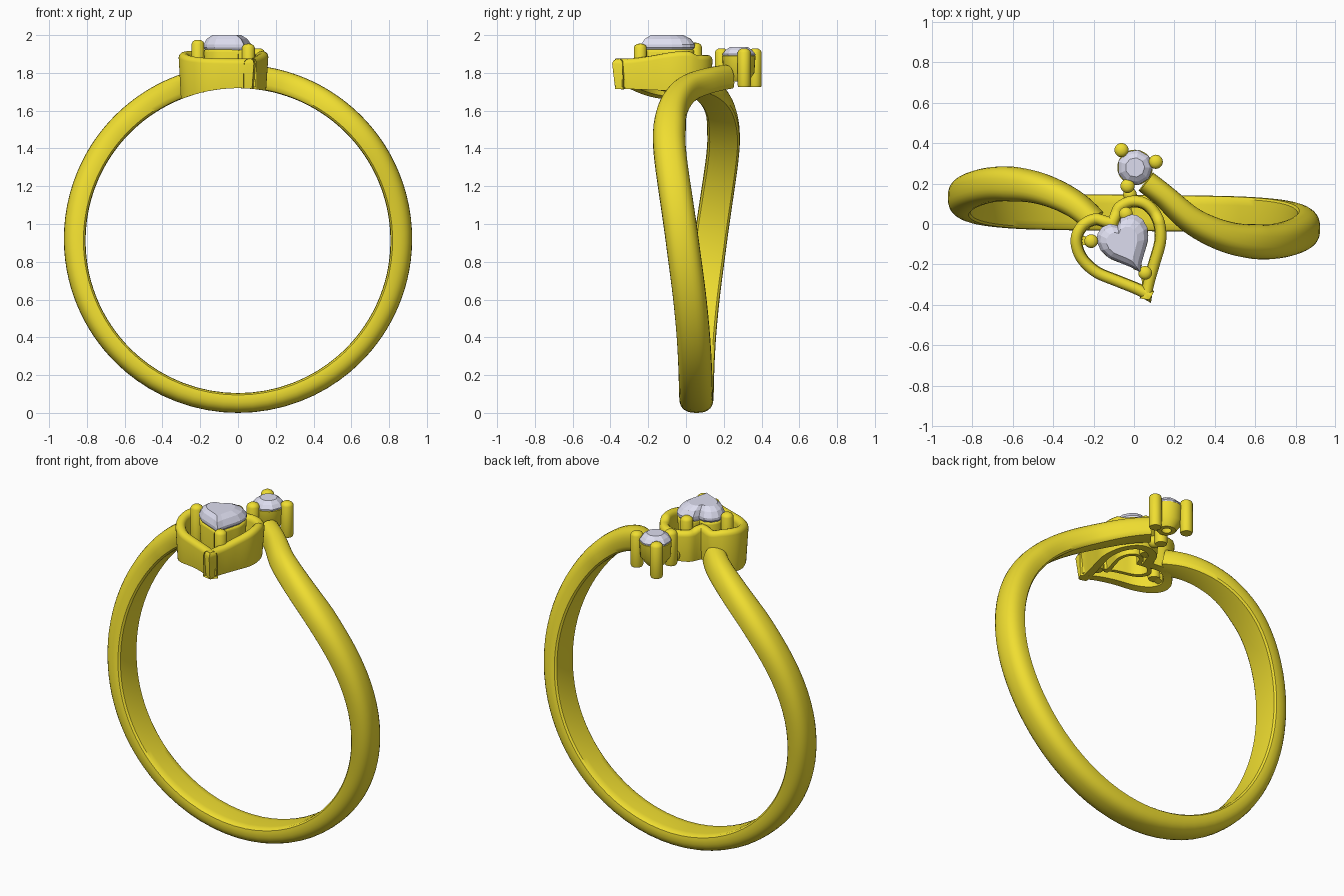
import bpy, math
from mathutils import Vector

if "Cube" in bpy.data.objects:
    bpy.data.objects.remove(bpy.data.objects["Cube"])

def material(name, col):
    m = bpy.data.materials.new(name)
    m.diffuse_color = (*col, 1)
    m.use_nodes = True
    m.node_tree.nodes["Principled BSDF"].inputs["Base Color"].default_value = m.diffuse_color
    return m

GOLD = material("gold", (0.87, 0.73, 0.03))
GEM = material("gem", (0.72, 0.72, 0.86))
CZ, RI = 0.912, 0.807          # finger hole centre height and radius

def mesh_object(name, verts, faces, mat, smooth=35):
    me = bpy.data.meshes.new(name)
    me.from_pydata([tuple(v) for v in verts], [], faces)
    me.materials.append(mat)
    ob = bpy.data.objects.new(name, me)
    bpy.context.collection.objects.link(ob)
    bpy.ops.object.select_all(action='DESELECT')
    ob.select_set(True)
    bpy.context.view_layer.objects.active = ob
    bpy.ops.object.mode_set(mode='EDIT')
    bpy.ops.mesh.select_all(action='SELECT')
    bpy.ops.mesh.normals_make_consistent(inside=False)
    bpy.ops.object.mode_set(mode='OBJECT')
    if smooth:
        bpy.ops.object.shade_smooth_by_angle(angle=math.radians(smooth))
    return ob

def loft(name, rings, mat, closed=False, smooth=35):
    """Skin equal-length closed rings; cap the ends unless closed."""
    n, k = len(rings[0]), len(rings)
    verts = [v for r in rings for v in r]
    faces = [(i * n + j, i * n + (j + 1) % n, (i + 1) % k * n + (j + 1) % n, (i + 1) % k * n + j)
             for i in range(k if closed else k - 1) for j in range(n)]
    if not closed:
        faces += [tuple(range(n)), tuple(range((k - 1) * n, k * n))]
    return mesh_object(name, verts, faces, mat, smooth)

def spline(pts, steps):
    """Catmull-Rom curve through 2D points."""
    p = [Vector(q) for q in pts]
    p = [2 * p[0] - p[1]] + p + [2 * p[-1] - p[-2]]
    out = []
    for a, b, c, d in zip(p, p[1:], p[2:], p[3:]):
        for s in range(steps):
            t = s / steps
            out.append(0.5 * (2 * b + (c - a) * t + (2 * a - 5 * b + 4 * c - d) * t * t
                              + (3 * b - a - 3 * c + d) * t ** 3))
    return out + [p[-2]]

def lathe(name, profile, x, y, mat, segs=20, smooth=35, closed=False):
    rings = [[(x + r * math.cos(2 * math.pi * i / segs), y + r * math.sin(2 * math.pi * i / segs), z)
              for i in range(segs)] for r, z in profile]
    return loft(name, rings, mat, closed, smooth)

def prong(name, x, y, z0, z1, r=0.034):
    lathe(name, [(r * .9, z0), (r, z0 + .01), (r, z1 - r * .6), (r * .85, z1 - r * .3),
                 (r * .5, z1 - r * .06), (r * .1, z1)], x, y, GOLD)

# Band: swept bypass shape, (angle from top, y) for the right half
half = spline([(4, .21), (10, .14), (20, .015), (32, -.06), (45, -.087), (60, -.08),
               (90, -.02), (115, .025), (140, .047), (180, .055)], 8)
path = half + [Vector((360 - p.x, .11 - p.y)) for p in reversed(half[:-1]) if p.x > 13]
rings = []
for i, p in enumerate(path):
    a, b = path[max(i - 1, 0)], path[min(i + 1, len(path) - 1)]
    th = math.radians(p.x)
    radial = Vector((math.sin(th), 0, math.cos(th)))
    around = Vector((math.cos(th), 0, -math.sin(th)))
    tan = (around * math.radians(b.x - a.x) * .86 + Vector((0, b.y - a.y, 0))).normalized()
    side = radial.cross(tan)
    t = min(p.x, 360 - p.x)
    width = .115 + .055 * min(1, max(0, (t - 10) / 35)) + .01 * t / 180
    thick = .105 + .02 * (1 + math.cos(th)) / 2
    base = radial * RI + Vector((0, p.y, CZ))
    ring = []
    for k in range(15):        # rounded outer face
        u = math.pi * k / 14
        c, s = math.cos(u), math.sin(u)
        ring.append(base + side * (width / 2 * math.copysign(abs(c) ** .8, c))
                    + radial * thick * (.25 + .75 * abs(s) ** .8))
    for f, h in ((-.97, .1), (-.85, .02), (-.5, 0), (.5, 0), (.85, .02), (.97, .1)):
        ring.append(base + side * width / 2 * f + radial * thick * h)
    rings.append(ring)
loft("band", rings, GOLD)

# Heart outline: half curve in (across, along) from tip to notch, mirrored
HALF = [(0, 0), (.05, .07), (.12, .148), (.2, .24), (.238, .335), (.235, .42),
        (.2, .485), (.135, .523), (.055, .52), (0, .475)]

def heart(tip, scale, steps):
    h = spline(HALF, steps)
    pts = h + [Vector((-q.x, q.y)) for q in reversed(h[1:-1])]
    ax, ac = Vector((-.437, .899)), Vector((.899, .437))
    return [Vector(tip) + scale * (ac * q.x + ax * q.y) for q in pts]

def inset(pts, d):
    out, n = [], len(pts)
    for i, p in enumerate(pts):
        e1, e2 = (p - pts[i - 1]).normalized(), (pts[(i + 1) % n] - p).normalized()
        n1, n2 = Vector((-e1.y, e1.x)), Vector((-e2.y, e2.x))
        m = (n1 + n2).normalized()
        out.append(p + m * d / max(m.dot(n1), .6))
    return out

def floor_z(x):
    return CZ + math.sqrt(RI ** 2 - x * x)

def heart_wall(name, tip, scale, width, top, taper):
    """Heart-shaped wall with a rounded rim, its foot cut to the finger hole."""
    pts = heart(tip, scale, 6)
    r = width / 2
    prof = [(taper, None), (0, r), (r * .13, r * .5), (r * .5, r * .13), (r, 0),
            (r * 1.5, r * .13), (r * 1.87, r * .5), (2 * r, r), (2 * r + taper * .3, None)]
    rings = []
    for d, drop in prof:
        rings.append([(q.x, q.y, floor_z(q.x) if drop is None else top(p) - drop)
                      for p, q in zip(pts, inset(pts, d))])
    loft(name, rings, GOLD, closed=True)

# Outer heart bezel with a gently waved rim, and the inner seat
heart_wall("heart_bezel", (.084, -.391), 1, .055,
           lambda p: 1.895 + .02 * math.sin(9 * (p.y + .17)) * (1 if p.y < .03 else max(0, 1 - (p.y - .03) * 25)),
           .012)
TIP = (.03, -.238)
heart_wall("heart_seat", TIP, .53, .03, lambda p: 1.925, .012)

# Heart gem: faceted crown and pavilion
outline = heart(TIP, .54, 1)
cen = Vector((-.065, -.105))
loft("heart_gem", [[(*(cen + (p - cen) * s), z) for p in outline]
                   for s, z in ((.05, 1.80), (.55, 1.87), (1, 1.935), (1, 1.95), (.85, 1.98), (.6, 2.0))],
     GEM, smooth=0)

# Heart prongs with bridges out to the bezel
for i, (x, y, z, bx, by) in enumerate([(-.04, .05, 1.96, -.03, .1), (-.212, -.085, 1.975, -.28, -.08),
                                       (.055, -.242, 1.955, .07, -.34)]):
    prong(f"heart_prong_{i + 1}", x, y, floor_z(x) + .005, z)
    a, b = Vector((x, y, 0)), Vector((bx, by, 0))
    s = (b - a).normalized().cross(Vector((0, 0, 1))) * .022
    loft(f"seat_bridge_{i + 1}", [[q + s + Vector((0, 0, floor_z(q.x) + .01)), q - s + Vector((0, 0, floor_z(q.x) + .01)),
                                   q - s + Vector((0, 0, floor_z(q.x) + .05)), q + s + Vector((0, 0, floor_z(q.x) + .05))]
                                  for q in (a, b)], GOLD)

# Small round setting: cup, gem, three prongs and link to the heart
SX, SY = .005, .28
lathe("small_cup", [(.05, 1.755), (.082, 1.80), (.088, 1.89), (.07, 1.895), (.06, 1.82), (.025, 1.755)],
      SX, SY, GOLD, 28, closed=True)
lathe("small_gem", [(.004, 1.81), (.088, 1.892), (.088, 1.9), (.072, 1.92), (.048, 1.937)],
      SX, SY, GEM, 9, smooth=0)
for i, (x, y) in enumerate([(-.062, .366), (.108, .308), (-.032, .188)]):
    prong(f"small_prong_{i + 1}", x, y, 1.725, 1.93, .035)
lathe("setting_link", [(.034 * math.sin(math.pi * k / 10) + .0005, 1.755 - .034 * math.cos(math.pi * k / 10))
                       for k in range(11)], -.02, .145, GOLD, 16)
